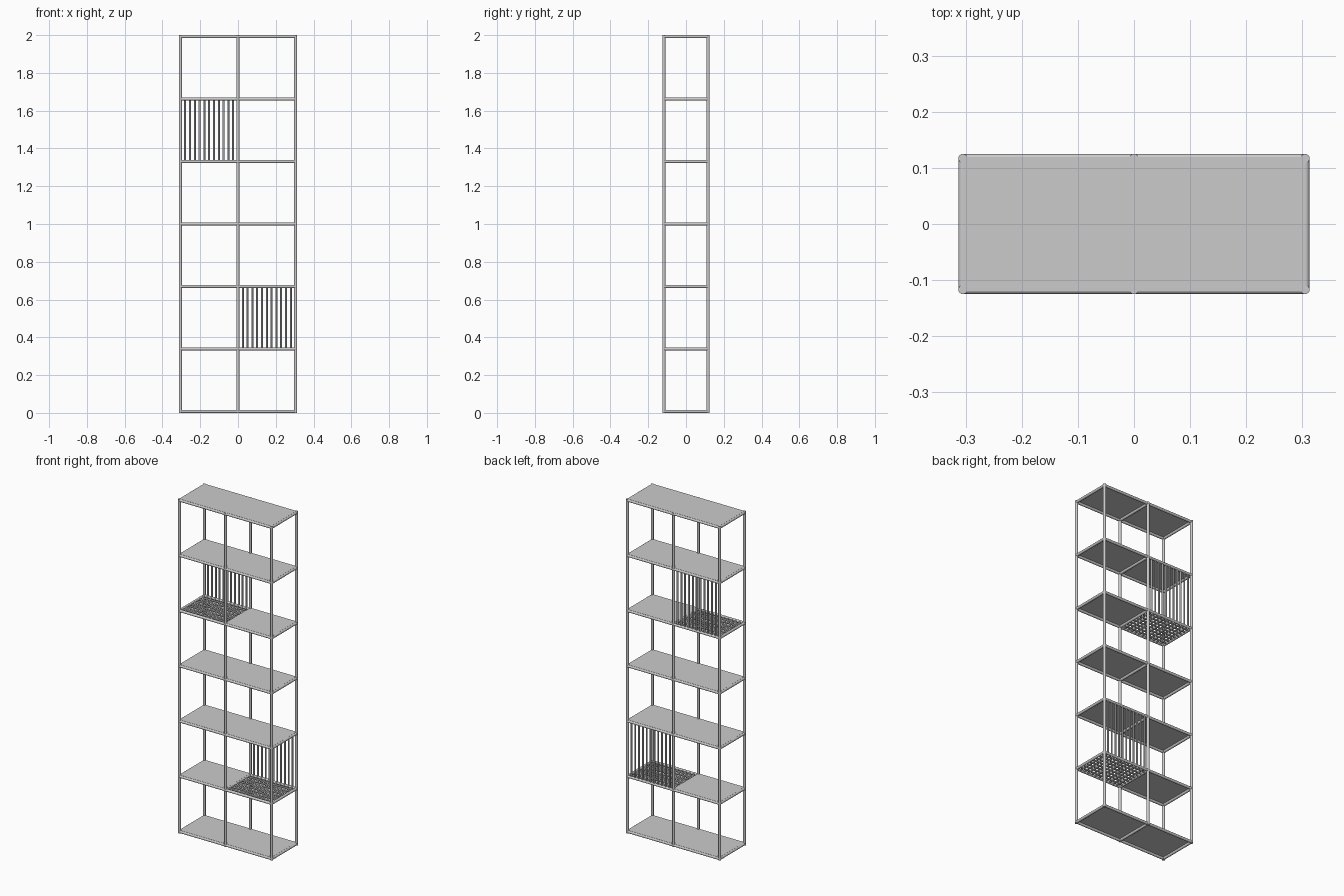
import bpy
from mathutils import Vector

if "Cube" in bpy.data.objects:
    bpy.data.objects.remove(bpy.data.objects["Cube"])

R = 0.008            # frame tube radius
r = 0.0052           # slat radius
X, Y = 0.305, 0.117  # tube centre lines
Z0, STEP = 0.008, 0.3307
levels = [Z0 + STEP * i for i in range(7)]
PANEL = 0.005


def rod(name, a, b, radius=R, sides=16):
    a, b = Vector(a), Vector(b)
    d = b - a
    bpy.ops.mesh.primitive_cylinder_add(
        vertices=sides, radius=radius, depth=d.length, location=(a + b) / 2,
        rotation=d.to_track_quat('Z', 'Y').to_euler())
    bpy.context.object.name = name
    bpy.ops.object.shade_smooth_by_angle()


def panel(name, x0, x1, z):
    bpy.ops.mesh.primitive_cube_add(size=1, location=((x0 + x1) / 2, 0, z))
    o = bpy.context.object
    o.name = name
    o.scale = (x1 - x0, 2 * Y + 0.004, PANEL)


# six upright posts
for x in (-X, 0, X):
    for y in (-Y, Y):
        rod("post", (x, y, 0), (x, y, levels[-1] + R))

# shelf frames: long rails and cross rails
for z in levels:
    for y in (-Y, Y):
        rod("long_rail", (-X, y, z), (X, y, z))
    for x in (-X, 0, X):
        rod("cross_rail", (x, -Y, z), (x, Y, z))

# open slatted cells: shelf level -> left edge of the cell
slatted = {1: 0.0, 4: -X}

# solid shelf panels
for i, z in enumerate(levels):
    zp = z + R - PANEL / 2 + 0.0005
    if i in slatted:
        x0 = -X if slatted[i] == 0 else 0
        panel("half_shelf_panel", x0, x0 + X, zp)
    else:
        panel("shelf_panel", -X, X, zp)

# back slats and grid floor of the slatted cells
for i, x0 in slatted.items():
    z, top = levels[i], levels[i + 1]
    for k in range(1, 12):
        x = x0 + X * k / 12
        rod("back_slat", (x, Y, z), (x, Y, top), r, 12)
        rod("floor_slat", (x, -Y, z), (x, Y, z), r, 12)
    for k in range(1, 9):
        y = -Y + 2 * Y * k / 9
        rod("floor_cross_slat", (x0, y, z), (x0 + X, y, z), r, 12)
